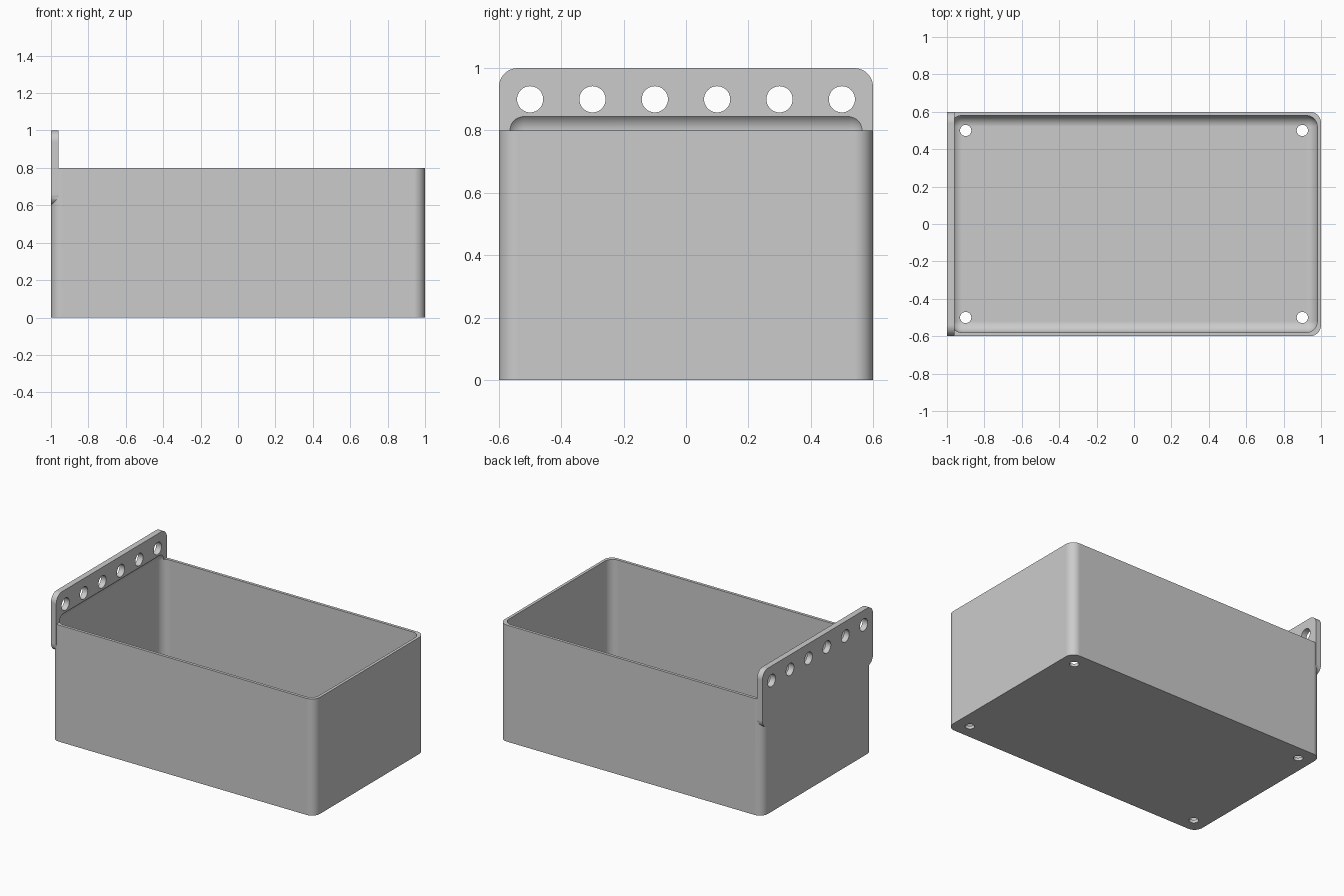
import bpy, bmesh, math
from mathutils import Matrix, Vector

default = bpy.data.objects.get("Cube")
if default:
    bpy.data.objects.remove(default, do_unlink=True)

GREY = (0.6, 0.6, 0.6, 1.0)
grey = bpy.data.materials.new("light_grey")
grey.use_nodes = True
grey.diffuse_color = GREY
grey.node_tree.nodes["Principled BSDF"].inputs["Base Color"].default_value = GREY

RADIUS = 0.06
WALL = 0.02


def add_object(name, bm):
    bmesh.ops.recalc_face_normals(bm, faces=bm.faces)
    mesh = bpy.data.meshes.new(name)
    bm.to_mesh(mesh)
    bm.free()
    mesh.materials.append(grey)
    obj = bpy.data.objects.new(name, mesh)
    bpy.context.collection.objects.link(obj)
    return obj


def rounded_block(name, low, high, axis=None):
    """Block with its edges along one axis rounded, or all edges if no axis."""
    low, high = Vector(low), Vector(high)
    bm = bmesh.new()
    bmesh.ops.create_cube(bm, size=1)
    bmesh.ops.transform(bm, verts=bm.verts, matrix=Matrix.Translation((low + high) / 2)
                        @ Matrix.Diagonal((*(high - low), 1)))
    edges = [e for e in bm.edges if axis is None
             or abs(e.verts[0].co[axis] - e.verts[1].co[axis]) > 0.001]
    bmesh.ops.bevel(bm, geom=edges, offset=RADIUS, segments=12, profile=0.5,
                    affect='EDGES', clamp_overlap=False)
    return add_object(name, bm)


def drill(name, centre, radius, depth, turn=Matrix()):
    bm = bmesh.new()
    bmesh.ops.create_cone(bm, cap_ends=True, segments=40, radius1=radius, radius2=radius,
                          depth=depth, matrix=Matrix.Translation(centre) @ turn)
    return add_object(name, bm)


def combine(target, tool, operation):
    mod = target.modifiers.new(operation.lower(), 'BOOLEAN')
    mod.operation = operation
    mod.solver = 'EXACT'
    mod.object = tool
    bpy.context.view_layer.objects.active = target
    bpy.ops.object.modifier_apply(modifier=mod.name)
    bpy.data.objects.remove(tool, do_unlink=True)


# Bin body with rounded upright corners, fused with the hanging plate
bin_body = rounded_block("hanging_bin", (-1, -0.6, 0), (1, 0.6, 0.8), axis=2)
plate = rounded_block("hanging_plate", (-1, -0.6, 0.6), (-0.96, 0.6, 1), axis=0)
combine(bin_body, plate, 'UNION')

# Filleted cavity, which also bites into the foot of the plate
cavity = rounded_block("cavity_cutter", (-1 + WALL, -0.6 + WALL, WALL),
                       (1 - WALL, 0.6 - WALL, 0.86))
combine(bin_body, cavity, 'DIFFERENCE')

# Row of mounting holes through the plate
sideways = Matrix.Rotation(math.pi / 2, 4, 'Y')
for i in range(6):
    hole = drill("mount_hole_cutter", (-0.98, -0.5 + 0.2 * i, 0.9), 0.042, 0.2, sideways)
    combine(bin_body, hole, 'DIFFERENCE')

# Drain holes in the floor
for x in (-0.9, 0.9):
    for y in (-0.5, 0.5):
        combine(bin_body, drill("drain_cutter", (x, y, 0), 0.03, 0.2), 'DIFFERENCE')

# Smooth the rounded parts, keep flat faces flat
bpy.ops.object.select_all(action='DESELECT')
bin_body.select_set(True)
bpy.context.view_layer.objects.active = bin_body
bpy.ops.object.shade_smooth_by_angle(angle=math.radians(30))
weighted = bin_body.modifiers.new("flat_faces", 'WEIGHTED_NORMAL')
weighted.keep_sharp = True
